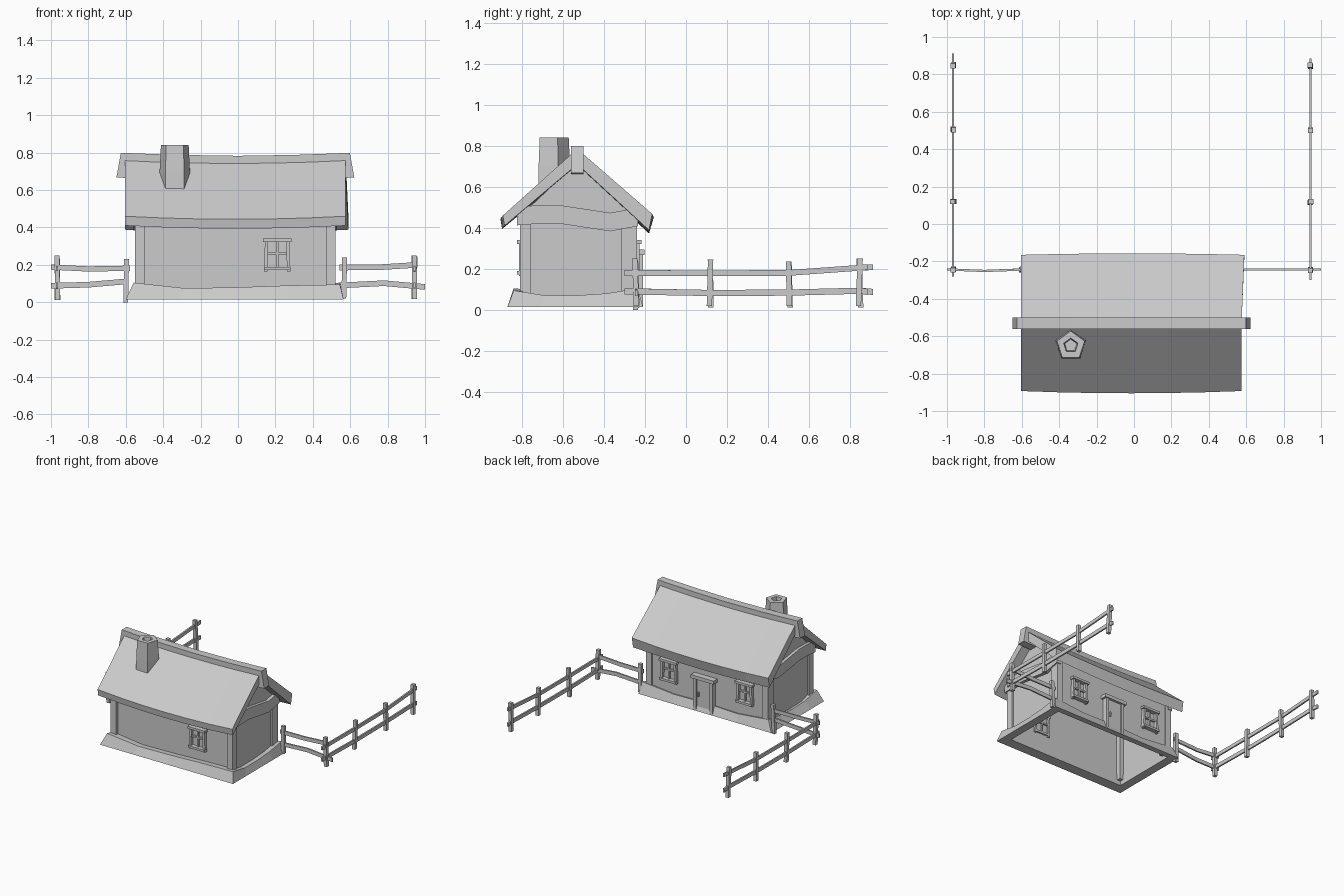
import bpy, bmesh, random
from math import sin, cos, pi
from mathutils import Vector

if "Cube" in bpy.data.objects:
    bpy.data.objects.remove(bpy.data.objects["Cube"])

random.seed(4)


def loft(name, rings, loop=False, caps=True, wrap=True):
    """Skin a list of equal-length point rings."""
    bm = bmesh.new()
    vs = [[bm.verts.new(p) for p in r] for r in rings]
    n, m = len(rings), len(rings[0])
    for i in range(n if loop else n - 1):
        a, b = vs[i], vs[(i + 1) % n]
        for j in range(m if wrap else m - 1):
            k = (j + 1) % m
            bm.faces.new((a[j], a[k], b[k], b[j]))
    if caps and not loop:
        bm.faces.new(vs[0])
        bm.faces.new(vs[-1])
    bmesh.ops.recalc_face_normals(bm, faces=bm.faces)
    me = bpy.data.meshes.new(name)
    bm.to_mesh(me)
    bm.free()
    ob = bpy.data.objects.new(name, me)
    bpy.context.collection.objects.link(ob)
    return ob


def box(name, x0, x1, y0, y1, z0, z1, lean=(0, 0)):
    dx, dy = lean
    rect = lambda z, a, b: [(x0 + a, y0 + b, z), (x1 + a, y0 + b, z),
                            (x1 + a, y1 + b, z), (x0 + a, y1 + b, z)]
    return loft(name, [rect(z0, 0, 0), rect(z1, dx, dy)])


def beam(name, pts, w, h, slant=0):
    """Rectangular timber along a path; slant pulls in the top of both ends."""
    pts = [Vector(p) for p in pts]
    d = pts[-1] - pts[0]
    d.z = 0
    d.normalize()
    s, up = Vector((-d.y, d.x, 0)) * w / 2, Vector((0, 0, h / 2))
    rings = []
    for i, p in enumerate(pts):
        t = d * slant * ((i == 0) - (i == len(pts) - 1))
        rings.append([p - s - up - t, p + s - up - t, p + s + up + t, p - s + up + t])
    return loft(name, rings)


# Walls: gabled shell, open underneath
prof = [(-.79, .02), (-.79, .475), (-.53, .72), (-.25, .45), (-.25, .02)]
walls = loft("walls", [[(x, y, z) for y, z in prof] for x in (-.535, .505)], wrap=False)

# Corner posts
for x0, x1 in ((-.55, -.50), (.47, .52)):
    box("corner_post", x0, x1, -.81, -.755, .05, .46)
    box("corner_post", x0, x1, -.315, -.24, .05, .44)

# Bowed gable beams
for x in (-.54, .512):
    beam("gable_beam", [(x, -.825, .457), (x, -.72, .465), (x, -.62, .466),
                        (x, -.37, .428), (x, -.235, .453)], .036, .09)

# Flared plinth ring with an uneven top
corners = [((-.60, -.87), (-.558, -.84)), ((.565, -.87), (.545, -.84)),
           ((.565, -.21), (.545, -.235)), ((-.60, -.21), (-.558, -.235))]
heights = [(.11, .08, .085, .095), (.1, .075, .075, .085),
           (.11, .085, .09, .08), (.105, .085, .075, .08)]
rings = []
for i in range(4):
    (b0, t0), (b1, t1) = corners[i], corners[(i + 1) % 4]
    for k in range(4):
        f = k / 4
        b = Vector(b0).lerp(Vector(b1), f)
        t = Vector(t0).lerp(Vector(t1), f)
        inn = Vector((max(-.53, min(.5, t.x)), max(-.785, min(-.255, t.y))))
        z = heights[i][k]
        rings.append([(b.x, b.y, .015), (t.x, t.y, z - .005),
                      (inn.x, inn.y, z - .01), (inn.x, inn.y, .015)])
loft("plinth", rings, loop=True)

# Sagging roof slab
rings = []
for i in range(7):
    f = i / 6
    s = 1 - (2 * f - 1) ** 2
    dz = -.016 * s
    sec = [(-.893 - .012 * s, .46), (-.53, .785), (-.165 + .008 * s, .468),
           (-.18, .388), (-.53, .71), (-.885 - .012 * s, .41)]
    rings.append([(-.605 + f * (1.18 + .015 * (y > -.5)), y, z + dz) for y, z in sec])
loft("roof", rings)

# Ridge cap
beam("ridge_cap", [(-.638, -.53, .733), (-.33, -.53, .722), (0, -.53, .717),
                   (.31, -.53, .722), (.61, -.53, .733)], .062, .132, .012)

# Five-sided hollow chimney


def pent(r, z):
    return [(-.338 + r * cos(pi / 2 + i * 2 * pi / 5),
             -.65 + r * sin(pi / 2 + i * 2 * pi / 5), z) for i in range(5)]


loft("chimney", [pent(.086, .55), pent(.085, .70), pent(.078, .84),
                 pent(.04, .84), pent(.034, .77)])


# Windows: lintel, sill, jambs and glazing bars
def window(cx, y, out):
    def part(name, x0, x1, z0, z1, depth, lean=0):
        a, b = sorted((y - out * .012, y + out * depth))
        box(name, cx + x0, cx + x1, a, b, z0, z1, (lean, 0))
    part("window_lintel", -.075, .075, .322, .34, .034)
    part("window_sill", -.072, .072, .172, .189, .034)
    part("window_jamb", -.07, -.052, .165, .335, .024, .004)
    part("window_jamb", .052, .07, .165, .335, .024, -.004)
    part("window_mullion", -.006, .006, .18, .33, .014)
    part("window_transom", -.06, .06, .255, .267, .014)


window(.21, -.79, -1)
window(.315, -.25, 1)
window(-.35, -.25, 1)

# Door with frame, canopy and handle
box("door", -.065, .065, -.255, -.222, .02, .27)
for s in (-1, 1):
    box("door_jamb", s * .072 - .012, s * .072 + .012, -.255, -.21, .018, .275)
box("door_canopy", -.1, .1, -.255, -.202, .268, .295)
box("door_handle", .036, .046, -.225, -.210, .13, .165)


# Fence posts, slightly leaning
def post(x, y, z0=.01, z1=.24, r=.013):
    lx, ly = random.uniform(-.008, .008), random.uniform(-.01, .01)
    box("fence_post", x - r - lx / 2, x + r - lx / 2, y - r - ly / 2, y + r - ly / 2,
        z0, z1, (lx, ly))


for y, top in ((-.243, .25), (.12, .245), (.505, .235), (.848, .25)):
    post(-.966, y, .012, top)
    post(.943, y - .003, .018, top)
post(-.598, -.243, 0, .232)
post(.568, -.243, .02, .24)

# Side rails
for x, end in ((-.968, .912), (.943, .885)):
    beam("fence_side_rail", [(x, -.3 if x > 0 else -.28, .18), (x, .12, .178), (x, .5, .18),
                             (x, .85, .205), (x, end, .208)], .012, .028)
    beam("fence_side_rail", [(x, -.3 if x > 0 else -.28, .09), (x, .12, .082), (x, .5, .084),
                             (x, .85, .093), (x, end, .087)], .012, .03)

# Short rails joining the house
y = -.243
beam("fence_front_rail", [(-1, y, .188), (-.8, y - .008, .178), (-.578, y, .182)], .012, .028)
beam("fence_front_rail", [(-1, y, .088), (-.8, y - .008, .094), (-.59, y, .112)], .012, .03)
beam("fence_front_rail", [(.543, y, .186), (.75, y, .187), (.96, y, .2)], .012, .03)
beam("fence_front_rail", [(.545, y, .09), (.78, y, .102), (1, y, .082)], .012, .03)
